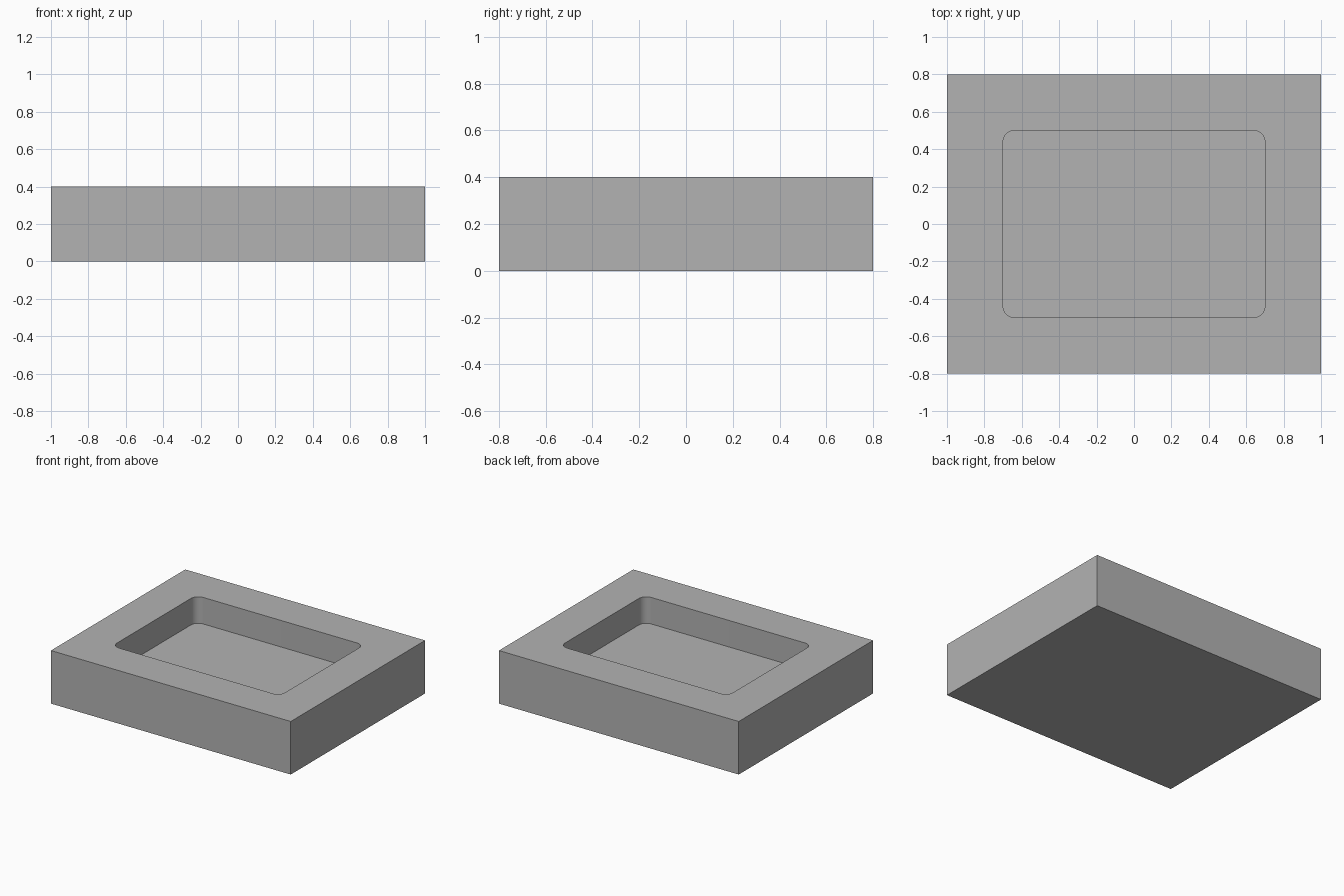
import bpy
import bmesh
from math import radians

default = bpy.data.objects.get("Cube")
if default:
    bpy.data.objects.remove(default, do_unlink=True)

LENGTH, WIDTH, HEIGHT = 2.0, 1.6, 0.4
POCKET_LENGTH, POCKET_WIDTH, POCKET_DEPTH = 1.4, 1.0, 0.2
CORNER_RADIUS = 0.06

grey = bpy.data.materials.new("plain_grey")
grey.use_nodes = True
colour = (0.45, 0.45, 0.45, 1.0)
grey.diffuse_color = colour
grey.node_tree.nodes["Principled BSDF"].inputs["Base Color"].default_value = colour


def box(name, size, bottom, radius=0.0):
    """Box standing on height bottom, with optional rounded upright edges."""
    bm = bmesh.new()
    bmesh.ops.create_cube(bm, size=1.0)
    for v in bm.verts:
        v.co.x *= size[0]
        v.co.y *= size[1]
        v.co.z = bottom + (v.co.z + 0.5) * size[2]
    if radius:
        upright = [e for e in bm.edges
                   if abs(e.verts[0].co.z - e.verts[1].co.z) > size[2] / 2]
        bmesh.ops.bevel(bm, geom=upright, offset=radius, segments=12,
                        profile=0.5, affect='EDGES')
    mesh = bpy.data.meshes.new(name)
    bm.to_mesh(mesh)
    bm.free()
    mesh.materials.append(grey)
    obj = bpy.data.objects.new(name, mesh)
    bpy.context.collection.objects.link(obj)
    return obj


# Solid block, and the rounded cutter that rises past its top
block = box("block", (LENGTH, WIDTH, HEIGHT), 0.0)
cutter = box("pocket_cutter", (POCKET_LENGTH, POCKET_WIDTH, HEIGHT),
             HEIGHT - POCKET_DEPTH, CORNER_RADIUS)
cutter.hide_render = True

# Cut the pocket and bake it into the block
cut = block.modifiers.new("pocket", 'BOOLEAN')
cut.operation = 'DIFFERENCE'
cut.solver = 'EXACT'
cut.object = cutter
bpy.ops.object.select_all(action='DESELECT')
block.select_set(True)
bpy.context.view_layer.objects.active = block
bpy.ops.object.modifier_apply(modifier=cut.name)
bpy.data.objects.remove(cutter, do_unlink=True)

# Smooth the pocket corners, keep every other edge sharp
bpy.ops.object.shade_smooth_by_angle(angle=radians(30))
